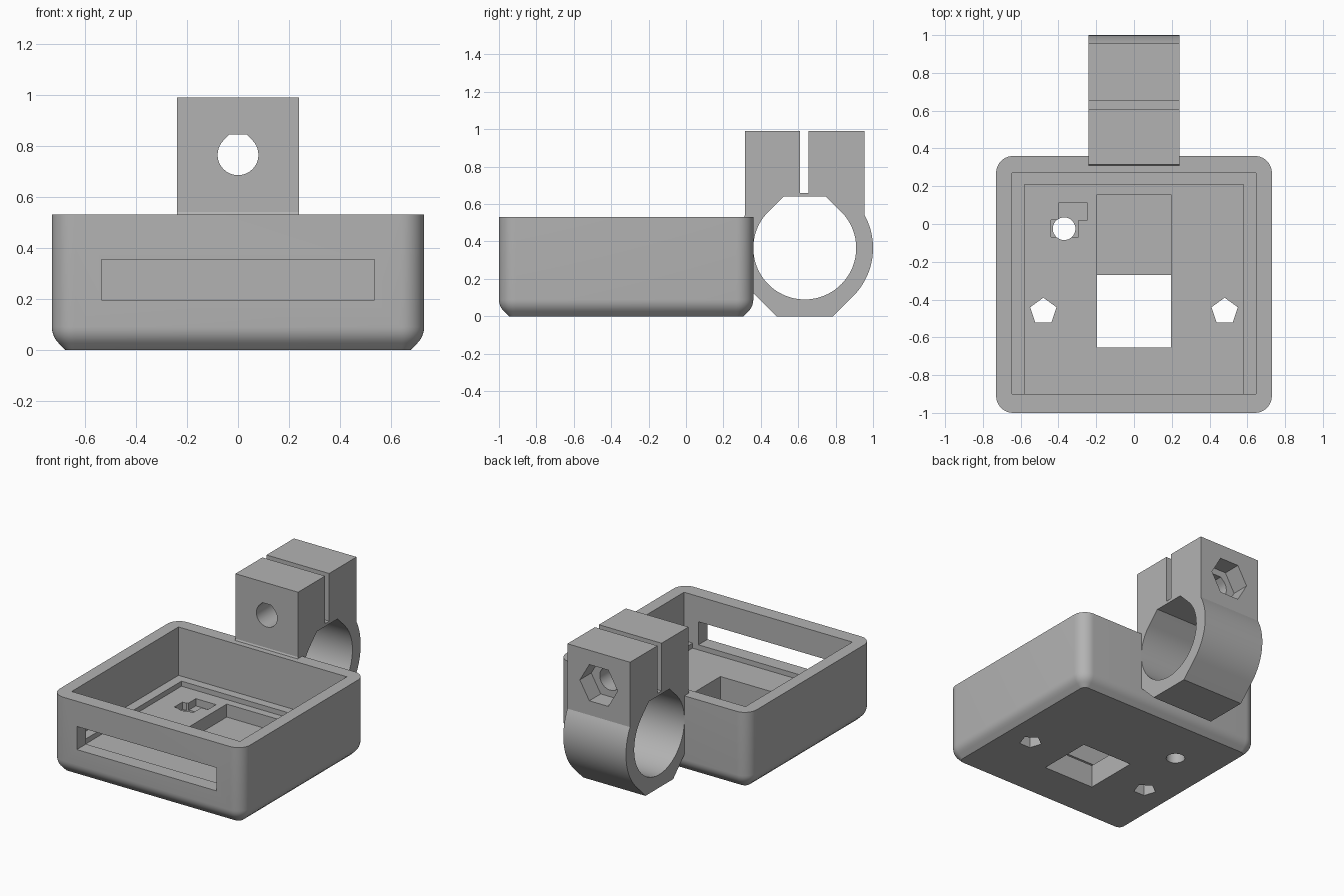
import bpy, bmesh, math
from mathutils import Vector

if "Cube" in bpy.data.objects:
    bpy.data.objects.remove(bpy.data.objects["Cube"], do_unlink=True)

grey = bpy.data.materials.new("light grey plastic")
grey.use_nodes = True
COLOUR = (0.45, 0.45, 0.45, 1)
grey.diffuse_color = COLOUR
grey.node_tree.nodes["Principled BSDF"].inputs["Base Color"].default_value = COLOUR


def loft(name, loops):
    """Closed solid through equally long loops of points."""
    bm = bmesh.new()
    rings = [[bm.verts.new(p) for p in loop] for loop in loops]
    n = len(rings[0])
    for a, b in zip(rings, rings[1:]):
        for i in range(n):
            j = (i + 1) % n
            bm.faces.new((a[i], a[j], b[j], b[i]))
    bm.faces.new(rings[0][::-1])
    bm.faces.new(rings[-1])
    bmesh.ops.recalc_face_normals(bm, faces=bm.faces)
    mesh = bpy.data.meshes.new(name)
    bm.to_mesh(mesh)
    bm.free()
    mesh.materials.append(grey)
    obj = bpy.data.objects.new(name, mesh)
    bpy.context.collection.objects.link(obj)
    return obj


def prism(name, outline, axis, start, end):
    """Extrude a 2D outline along x, y or z."""
    place = {"x": lambda a, b, t: Vector((t, a, b)),
             "y": lambda a, b, t: Vector((a, t, b)),
             "z": lambda a, b, t: Vector((a, b, t))}[axis]
    return loft(name, [[place(a, b, t) for a, b in outline] for t in (start, end)])


def block(x0, x1, y0, y1, z0, z1):
    return prism("cutter", [(x0, y0), (x1, y0), (x1, y1), (x0, y1)], "z", z0, z1)


def arc(cx, cy, r, first, last, steps):
    angles = [math.radians(first + (last - first) * i / steps) for i in range(steps + 1)]
    return [(cx + r * math.cos(a), cy + r * math.sin(a)) for a in angles]


def polygon(cx, cy, r, sides, first=0):
    return arc(cx, cy, r, first, first + 360, sides)[:-1]


def teardrop(cx, cy, r, steps=48):
    """Circle whose top is two 45 degree slopes and a flat."""
    k = r * (math.sqrt(2) - 1)
    return arc(cx, cy, r, 135, 405, steps) + [(cx + k, cy + r), (cx - k, cy + r)]


def cut(obj, cutters):
    for c in cutters:
        c.hide_render = True
        mod = obj.modifiers.new("cut", "BOOLEAN")
        mod.operation, mod.solver, mod.object = "DIFFERENCE", "EXACT", c
    bpy.context.view_layer.update()
    graph = bpy.context.evaluated_depsgraph_get()
    mesh = bpy.data.meshes.new_from_object(obj.evaluated_get(graph))
    obj.modifiers.clear()
    obj.data = mesh
    for c in cutters:
        bpy.data.objects.remove(c, do_unlink=True)


# Tray body: rounded corners, lower edge rounded into a 45 degree chamfer
HALF, FRONT, BACK, TOP, R = 0.73, -1.0, 0.36, 0.53, 0.09


def tray_loop(inset, z):
    r = R - inset
    pts = []
    for cx, cy, a in ((HALF - R, BACK - R, 0), (R - HALF, BACK - R, 90),
                      (R - HALF, FRONT + R, 180), (HALF - R, FRONT + R, 270)):
        pts += arc(cx, cy, r, a, a + 90, 10)
    return [(x, y, z) for x, y in pts]


loops = [tray_loop(R * (2 - math.sqrt(2)), 0)]
for i in range(6):
    a = math.radians(45 - 9 * i)
    loops.append(tray_loop(R * (1 - math.cos(a)), R * (1 - math.sin(a))))
loops.append(tray_loop(0, TOP))
tray = loft("tray", loops)

LEDGE, FLOOR = 0.195, 0.16
tray_cutters = [
    block(-0.645, 0.645, -0.9, 0.27, LEDGE, 0.7),         # main cavity
    block(-0.58, 0.58, -0.9, 0.21, FLOOR, 0.3),           # stepped floor
    block(-0.535, 0.535, -1.1, -0.8, LEDGE, 0.355),       # front slot
    block(-0.195, 0.195, -0.655, 0.155, 0.07, 0.3),       # floor pocket
    block(-0.195, 0.195, -0.655, -0.27, -0.1, 0.3),       # floor window
    prism("cutter", [(-0.44, -0.07), (-0.295, -0.07), (-0.295, 0.02), (-0.245, 0.02),
                     (-0.245, 0.11), (-0.4, 0.11), (-0.4, 0.02), (-0.44, 0.02)],
          "z", 0.11, 0.3),                                # stepped recess
    prism("cutter", polygon(-0.37, -0.025, 0.06, 32), "z", -0.1, 0.3),
]
for side in (-1, 1):                                      # pentagon holes
    tray_cutters.append(prism("cutter", polygon(side * 0.48, -0.463, 0.073, 5, 90),
                              "z", -0.1, 0.3))
cut(tray, tray_cutters)

# Tube clamp: ring with a flat foot, rising into a split block
CY, CZ, RO, RI, CLAMP_TOP = 0.635, 0.365, 0.365, 0.275, 0.99
foot = RO * (math.sqrt(2) - 1)
join = math.degrees(math.acos(0.32 / RO))
outline = ([(CY - foot, 0), (CY + foot, 0)]
           + arc(CY, CZ, RO, -45, join, 24)
           + [(CY + 0.32, CLAMP_TOP), (CY - 0.32, CLAMP_TOP)]
           + arc(CY, CZ, RO, 180 - join, 225, 24))
clamp = prism("tube_clamp", outline, "x", -0.24, 0.24)
cut(clamp, [
    prism("cutter", teardrop(CY, CZ, RI, 64), "x", -0.5, 0.5),      # tube bore
    block(-0.5, 0.5, 0.61, 0.655, 0.66, 1.2),                       # clamp split
    prism("cutter", teardrop(0, 0.765, 0.08, 32), "y", 0.1, 1.2),   # bolt hole
    prism("cutter", polygon(0, 0.765, 0.145, 6), "y", 0.83, 1.2),   # nut pocket
])

# Smooth curved walls, keep edges sharp
for obj in (tray, clamp):
    bpy.ops.object.select_all(action="DESELECT")
    obj.select_set(True)
    bpy.context.view_layer.objects.active = obj
    bpy.ops.object.shade_smooth_by_angle(angle=math.radians(25))
